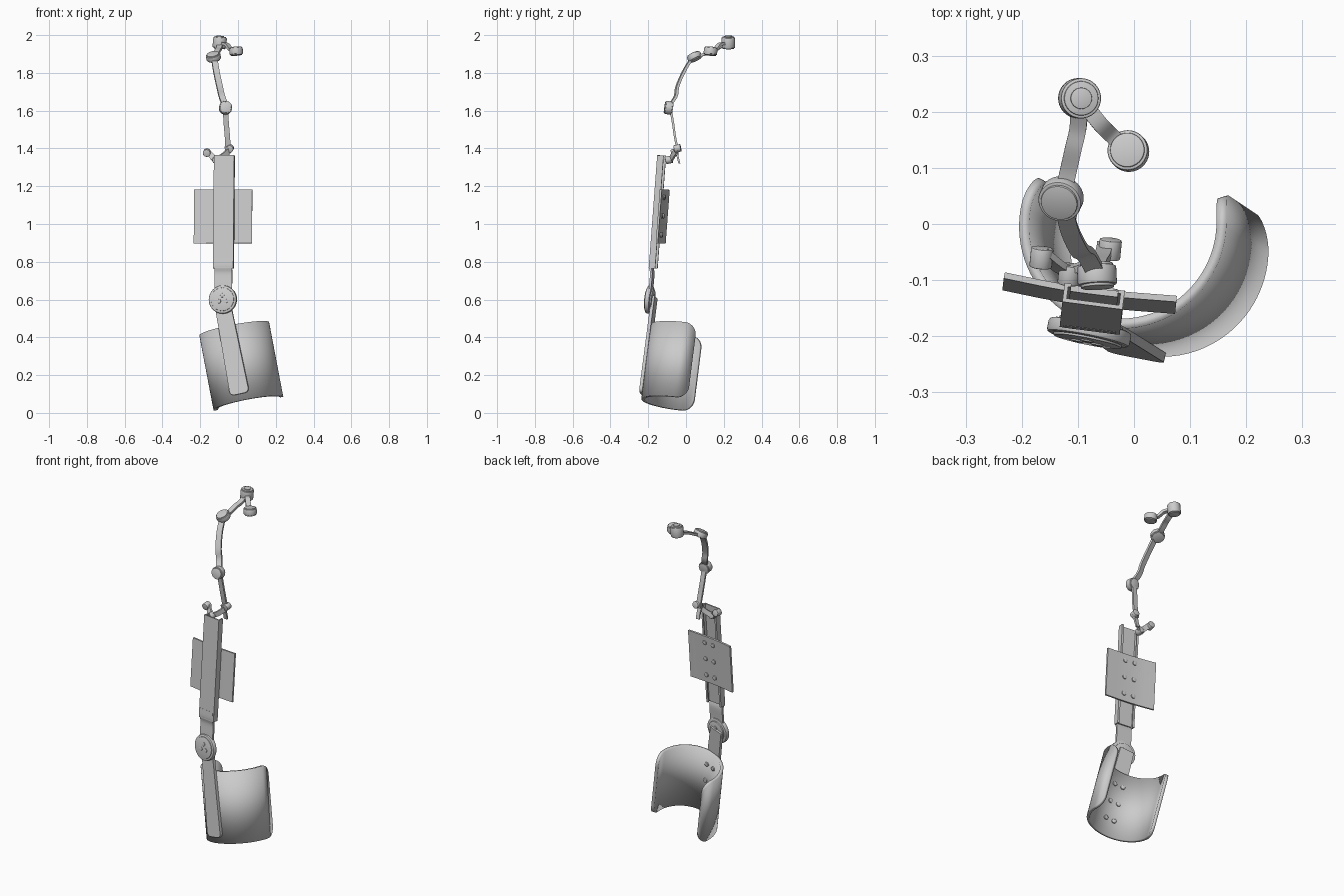
import bpy, bmesh
from math import sin, cos, pi, radians, sqrt
from mathutils import Vector, Matrix

old = bpy.data.objects.get("Cube")
if old:
    bpy.data.objects.remove(old)

grey = bpy.data.materials.new("light_grey")
grey.use_nodes = True
grey.diffuse_color = (0.6, 0.6, 0.6, 1)
grey.node_tree.nodes["Principled BSDF"].inputs["Base Color"].default_value = grey.diffuse_color


def finish(name, bm, matrix=Matrix()):
    """Turn a bmesh into a shaded, coloured object."""
    bmesh.ops.recalc_face_normals(bm, faces=bm.faces)
    mesh = bpy.data.meshes.new(name)
    bm.to_mesh(mesh)
    bm.free()
    mesh.materials.append(grey)
    obj = bpy.data.objects.new(name, mesh)
    obj.matrix_world = matrix
    bpy.context.collection.objects.link(obj)
    bpy.ops.object.select_all(action='DESELECT')
    obj.select_set(True)
    bpy.context.view_layer.objects.active = obj
    bpy.ops.object.shade_smooth_by_angle(angle=radians(35))
    return obj


def frame(origin, up, side=(1, 0, 0)):
    """Matrix with z along up and x as near side as possible."""
    z = Vector(up).normalized()
    x = Vector(side)
    x = (x - z * x.dot(z)).normalized()
    m = Matrix((x, z.cross(x), z)).transposed().to_4x4()
    m.translation = Vector(origin)
    return m


def puck(name, matrix, radius, height, bevel=0.004, segments=40):
    bm = bmesh.new()
    bmesh.ops.create_cone(bm, cap_ends=True, segments=segments, radius1=radius,
                          radius2=radius, depth=height)
    rims = [e for e in bm.edges if abs(e.verts[0].co.z - e.verts[1].co.z) < 1e-5]
    bmesh.ops.bevel(bm, geom=rims, offset=bevel, segments=2, affect='EDGES', profile=0.5)
    return finish(name, bm, matrix)


def prism(name, outline, z0, z1, matrix, rounding=0, rounded=()):
    """Extrude an outline along z; round the listed corners."""
    bm = bmesh.new()
    low = [bm.verts.new((x, y, z0)) for x, y in outline]
    high = [bm.verts.new((x, y, z1)) for x, y in outline]
    n = len(outline)
    bm.faces.new(low)
    bm.faces.new(high)
    for i in range(n):
        bm.faces.new((low[i], low[(i + 1) % n], high[(i + 1) % n], high[i]))
    if rounded:
        edges = [bm.edges.get((low[i], high[i])) for i in rounded]
        bmesh.ops.bevel(bm, geom=edges, offset=rounding, segments=6, affect='EDGES', profile=0.5)
    return finish(name, bm, matrix)


def smooth_path(points, steps=6):
    p = [Vector(q) for q in points]
    p = [2 * p[0] - p[1]] + p + [2 * p[-1] - p[-2]]
    out = []
    for a, b, c, d in zip(p, p[1:], p[2:], p[3:]):
        for k in range(steps):
            t = k / steps
            out.append(0.5 * (2 * b + (c - a) * t + (2 * a - 5 * b + 4 * c - d) * t * t
                              + (3 * b - a - 3 * c + d) * t ** 3))
    return out + [p[-2]]


def strap(name, points, width, thick, side, matrix=Matrix()):
    """Sweep a flat bar along a smooth path."""
    path = smooth_path(points)
    bm = bmesh.new()
    rings = []
    for i, q in enumerate(path):
        t = (path[min(i + 1, len(path) - 1)] - path[max(i - 1, 0)]).normalized()
        s = Vector(side)
        s = (s - t * s.dot(t)).normalized()
        n = s.cross(t)
        rings.append([bm.verts.new(q + s * a * width / 2 + n * b * thick / 2)
                      for a, b in ((-1, -1), (1, -1), (1, 1), (-1, 1))])
    for r, q in zip(rings, rings[1:]):
        for k in range(4):
            bm.faces.new((r[k], r[(k + 1) % 4], q[(k + 1) % 4], q[k]))
    bm.faces.new(rings[0])
    bm.faces.new(rings[-1])
    return finish(name, bm, matrix)


# Forearm cuff: open shell with rounded corners
base, top = Vector((0.055, -0.05, 0.05)), Vector((-0.02, 0.0, 0.445))
cuff = frame(base, top - base)
length, radius, corner = (top - base).length, 0.188, 0.065
start, end, columns = radians(150), radians(377), 72
bm = bmesh.new()
pairs = []
for i in range(columns + 1):
    a = start + (end - start) * (1 - cos(pi * i / columns)) / 2
    d = min(a - start, end - a) * radius
    inset = corner - sqrt(corner ** 2 - (corner - d) ** 2) if d < corner else 0
    pairs.append([bm.verts.new((radius * cos(a), radius * sin(a), z))
                  for z in (inset, length - inset)])
for p, q in zip(pairs, pairs[1:]):
    bm.faces.new((p[0], q[0], q[1], p[1]))
shell = finish("forearm_cuff", bm, cuff)
wall = shell.modifiers.new("wall", 'SOLIDIFY')
wall.thickness = 0.018
wall.offset = -1

# Forearm bar lying against the cuff
bar_angle = radians(258)
out = Vector((cos(bar_angle), sin(bar_angle), 0))
bar = cuff @ frame(out * radius, out, (-sin(bar_angle), cos(bar_angle), 0))
prism("forearm_bar", [(-0.052, 0.035), (0.052, 0.035), (0.042, 0.56), (-0.042, 0.56)],
      -0.006, 0.011, bar, 0.025, (0, 1))

# Bolts inside the cuff
for row in range(3):
    for side in (-1, 1):
        a = bar_angle + side * 0.15
        spot = Vector((cos(a), sin(a), 0)) * (radius - 0.02) + Vector((0, 0, 0.1 + 0.11 * row))
        puck("cuff_bolt", cuff @ frame(spot, (cos(a), sin(a), 0)), 0.013, 0.01, 0.003, 16)

# Elbow joint: stacked discs with three pins on each face
elbow = frame((-0.08, -0.193, 0.6), (-0.2, -1, 0.1))
puck("elbow_disc", elbow, 0.075, 0.026, 0.006, 56)
puck("elbow_cap", elbow @ Matrix.Translation((0, 0, 0.014)), 0.062, 0.006, 0.002, 56)
puck("elbow_back", elbow @ Matrix.Translation((0, 0, -0.015)), 0.058, 0.01, 0.003, 48)
for k in range(3):
    a = radians(90 + 120 * k)
    for z in (0.017, -0.02):
        puck("elbow_pin", elbow @ Matrix.Translation((0.021 * cos(a), 0.021 * sin(a), z)),
             0.011, 0.006, 0.002, 16)

# Upper arm: link, C-shaped channel and inner slider
arm = frame((-0.078, -0.185, 0.6), (0.008, 0.075, 1), (1, -0.13, 0))
strap("elbow_link", [(0, -0.004, 0), (0, -0.004, 0.08), (0, -0.004, 0.14), (0, -0.013, 0.175),
                     (0, -0.013, 0.22)], 0.094, 0.012, (1, 0, 0), arm)
half = [(0, -0.018), (0.054, -0.018), (0.054, 0.016), (0.042, 0.016), (0.042, 0.010),
        (0.047, 0.010), (0.047, -0.011), (0, -0.011)]
channel = half[1:-1] + [(-x, y) for x, y in reversed(half[1:-1])]
prism("arm_channel", channel, 0.165, 0.765, arm)
prism("channel_slider", [(-0.045, -0.010), (0.045, -0.010), (0.045, 0.002), (-0.045, 0.002)],
      0.17, 0.56, arm)

# Back plate with six bolts
strap("arm_plate", [(-0.163, 0.029, 0.443), (-0.06, 0.022, 0.443), (0.04, 0.022, 0.443),
                    (0.147, 0.027, 0.443)], 0.285, 0.011, (0, 0, 1), arm)
for row in range(3):
    for x in (-0.03, 0.03):
        spot = arm @ frame((x, 0.029, 0.345 + 0.1 * row), (0, 1, 0))
        puck("plate_bolt", spot, 0.013, 0.008, 0.002, 16)

# Shoulder bracket at the head of the channel
strap("bracket_bar", [(-0.125, -0.085, 1.335), (-0.08, -0.07, 1.36), (-0.035, -0.045, 1.40)],
      0.028, 0.012, (0.3, 0.3, -1))
strap("bracket_arm", [(-0.115, -0.085, 1.33), (-0.135, -0.075, 1.355), (-0.165, -0.05, 1.385)],
      0.03, 0.012, (0.6, 0.2, 1))
strap("bracket_tongue", [(-0.06, -0.06, 1.41), (-0.055, -0.045, 1.36), (-0.055, -0.035, 1.32)],
      0.022, 0.01, (1, 0, 0))
for spot in ((-0.165, -0.06, 1.378), (-0.115, -0.09, 1.34), (-0.043, -0.045, 1.40)):
    puck("bracket_knob", frame(spot, (0.1, 1, 0.2)), 0.02, 0.036, 0.003, 24)

# Shoulder links
links = [
    ("lower_link", [(-0.066, -0.08, 1.60), (-0.062, -0.068, 1.53), (-0.056, -0.058, 1.46),
                    (-0.052, -0.042, 1.385)], 0.028, 0.012, (1, 0, 0)),
    ("curved_link", [(-0.068, -0.085, 1.63), (-0.085, -0.055, 1.675), (-0.098, -0.045, 1.73),
                     (-0.115, -0.01, 1.81), (-0.125, 0.03, 1.875)], 0.032, 0.014, (1, 0.3, 0.2)),
    ("upper_link", [(-0.125, 0.06, 1.887), (-0.117, 0.095, 1.898), (-0.108, 0.135, 1.918),
                    (-0.100, 0.17, 1.93), (-0.097, 0.21, 1.953)], 0.03, 0.014, (1, -0.2, 0)),
    ("end_link", [(-0.085, 0.21, 1.957), (-0.06, 0.178, 1.95), (-0.04, 0.158, 1.925),
                  (-0.015, 0.135, 1.915)], 0.028, 0.014, (0.7, 0.7, 0)),
]
for link in links:
    strap(*link)

# Shoulder joints: a body with a slimmer cap on each end
joints = [
    ("lower_joint", (-0.066, -0.092, 1.615), (0.05, -1, 0.15), 0.035, 0.034),
    ("middle_joint", (-0.13, 0.045, 1.885), (-0.2, -0.42, 0.88), 0.039, 0.028),
    ("top_joint", (-0.097, 0.224, 1.96), (0.1, 0, 1), 0.036, 0.055),
    ("end_joint", (-0.01, 0.13, 1.915), (-0.1, 0.1, 1), 0.036, 0.034),
]
for name, spot, axis, r, h in joints:
    place = frame(spot, axis)
    puck(name, place, r, h, 0.003)
    for s in (-1, 1):
        puck(name + "_cap", place @ Matrix.Translation((0, 0, s * h / 2)), r * 0.85, 0.01, 0.002)
puck("top_button", frame((-0.094, 0.224, 1.994), (0.1, 0, 1)), 0.019, 0.006, 0.001, 32)
